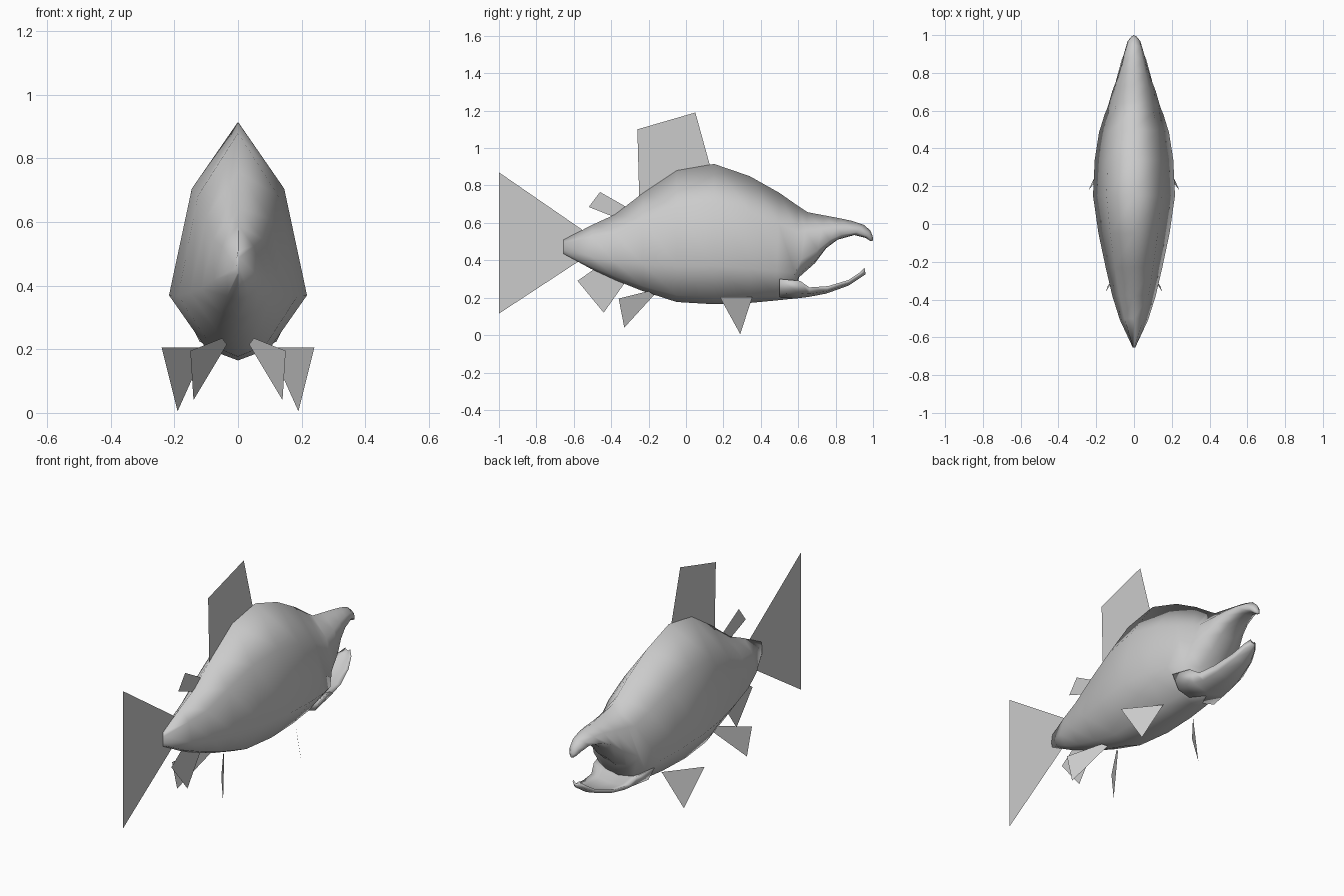
import bpy, bmesh

def finish(name, bm, smooth):
    bmesh.ops.recalc_face_normals(bm, faces=bm.faces[:])
    me = bpy.data.meshes.new(name)
    bm.to_mesh(me)
    bm.free()
    for p in me.polygons:
        p.use_smooth = smooth
    ob = bpy.data.objects.new(name, me)
    bpy.context.collection.objects.link(ob)
    return ob

def loft(name, sections, half):
    """sections: top y, top z, bottom y, bottom z, half width; half: (height fraction, width fraction)"""
    bm = bmesh.new()
    ring = [(t, w) for t, w in half] + [(t, -w) for t, w in half[-2:0:-1]]
    rings = []
    for ty, tz, by, bz, hw in sections:
        rings.append([bm.verts.new((w * hw, by + (ty - by) * t, bz + (tz - bz) * t))
                      for t, w in ring])
    n = len(ring)
    for a, b in zip(rings, rings[1:]):
        for i in range(n):
            j = (i + 1) % n
            bm.faces.new((a[i], a[j], b[j], b[i]))
    for r in (rings[0], rings[-1]):
        bm.faces.new(r)
    return finish(name, bm, True)

def fin(name, pts, mirror=False):
    bm = bmesh.new()
    for s in ((1, -1) if mirror else (1,)):
        bm.faces.new([bm.verts.new((x * s, y, z)) for x, y, z in pts])
    return finish(name, bm, False)

# Body running into the hooked upper jaw
loft("body", [
    (-.655, .51, -.655, .435, .006),
    (-.50, .59, -.51, .355, .075),
    (-.38, .645, -.38, .295, .115),
    (-.23, .76, -.23, .235, .15),
    (-.05, .88, -.05, .177, .188),
    (.15, .915, .15, .165, .217),
    (.34, .85, .34, .172, .208),
    (.50, .76, .48, .185, .185),
    (.60, .69, .575, .195, .155),
    (.65, .657, .605, .31, .14),
    (.74, .64, .69, .385, .115),
    (.82, .625, .75, .465, .09),
    (.89, .61, .81, .51, .07),
    (.95, .59, .90, .535, .05),
    (.985, .56, .96, .52, .034),
    (.998, .53, .98, .506, .02),
    (1.0, .505, .99, .502, .006),
], [(1, 0), (.72, .67), (.273, 1), (.05, .46), (0, 0)])

# Lower jaw with a hollowed upper surface
loft("lower_jaw", [
    (.50, .30, .50, .19, .16),
    (.61, .29, .60, .197, .135),
    (.66, .255, .66, .205, .115),
    (.76, .262, .75, .222, .095),
    (.87, .295, .87, .265, .065),
    (.93, .335, .93, .305, .04),
    (.955, .36, .96, .325, .015),
], [(.6, 0), (.75, .6), (1, 1), (.3, .75), (0, 0)])

# Fins on the centre line
def centre_fin(name, yz):
    fin(name, [(0, y, z) for y, z in yz])

centre_fin("tail_fin", [(-1, .87), (-1, .115), (-.55, .41), (-.55, .56)])
centre_fin("dorsal_fin", [(-.26, 1.10), (.05, 1.19), (.13, .90), (-.25, .73)])
centre_fin("adipose_fin", [(-.46, .765), (-.52, .685), (-.38, .63), (-.31, .68)])
centre_fin("anal_fin", [(-.58, .29), (-.44, .12), (-.32, .29), (-.48, .36)])

# Paired belly fins
fin("pelvic_fins", [(.05, -.20, .235), (.15, -.36, .195),
                    (.14, -.33, .04), (.035, -.17, .215)], True)
fin("pectoral_fins", [(.24, .18, .205), (.10, .355, .205), (.19, .29, .005)], True)
